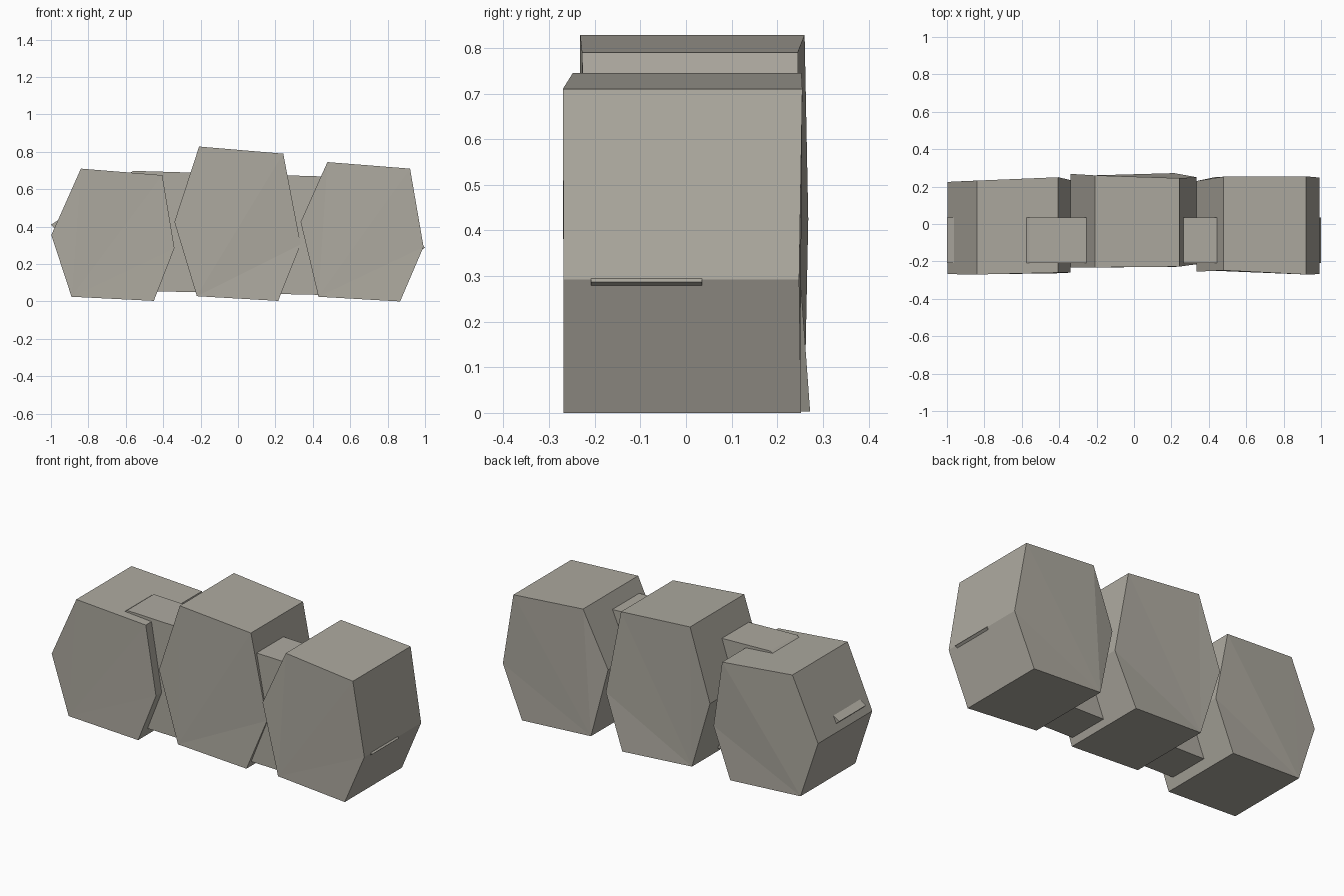
import bpy, bmesh

if "Cube" in bpy.data.objects:
    bpy.data.objects.remove(bpy.data.objects["Cube"])

# one warm grey stone colour
stone = bpy.data.materials.new("warm_grey_stone")
stone.diffuse_color = (0.42, 0.40, 0.35, 1.0)
stone.use_nodes = True
stone.node_tree.nodes["Principled BSDF"].inputs["Base Color"].default_value = stone.diffuse_color


def prism(name, corners):
    """Rough six-sided block; corners are (x, z, front y, back y), counter-clockwise
    from the front starting bottom left. End caps are fanned from the first corner."""
    bm = bmesh.new()
    front = [bm.verts.new((x, yf, z)) for x, z, yf, yb in corners]
    back = [bm.verts.new((x, yb, z)) for x, z, yf, yb in corners]
    n = len(corners)
    for i in range(n):
        j = (i + 1) % n
        bm.faces.new((front[i], back[i], back[j], front[j]))
    for i in range(1, n - 1):
        bm.faces.new((front[0], front[i], front[i + 1]))
        bm.faces.new((back[0], back[i + 1], back[i]))
    bmesh.ops.recalc_face_normals(bm, faces=bm.faces)
    mesh = bpy.data.meshes.new(name)
    bm.to_mesh(mesh)
    bm.free()
    mesh.materials.append(stone)
    obj = bpy.data.objects.new(name, mesh)
    bpy.context.collection.objects.link(obj)
    return obj


# three large hewn blocks
prism("left_block", [
    (-0.89, 0.025, -0.268, 0.23), (-0.45, 0.003, -0.265, 0.24),
    (-0.34, 0.285, -0.26, 0.235), (-0.405, 0.675, -0.26, 0.25),
    (-0.84, 0.71, -0.27, 0.232), (-0.998, 0.355, -0.268, 0.225)])
prism("middle_block", [
    (-0.22, 0.028, -0.232, 0.26), (0.215, 0.003, -0.23, 0.272),
    (0.335, 0.305, -0.215, 0.25), (0.242, 0.79, -0.228, 0.245),
    (-0.208, 0.828, -0.232, 0.26), (-0.34, 0.425, -0.232, 0.268)])
prism("right_block", [
    (0.43, 0.025, -0.25, 0.25), (0.867, 0.0, -0.268, 0.252),
    (0.992, 0.292, -0.268, 0.248), (0.92, 0.71, -0.27, 0.255),
    (0.478, 0.745, -0.248, 0.253), (0.335, 0.425, -0.255, 0.23)])

# long bar running through all three blocks
prism("core_bar", [(x, z, -0.208, 0.035) for x, z in (
    (-0.62, 0.058), (0.58, 0.032), (1.0, 0.287),
    (0.6, 0.664), (-0.56, 0.698), (-1.0, 0.41))])
